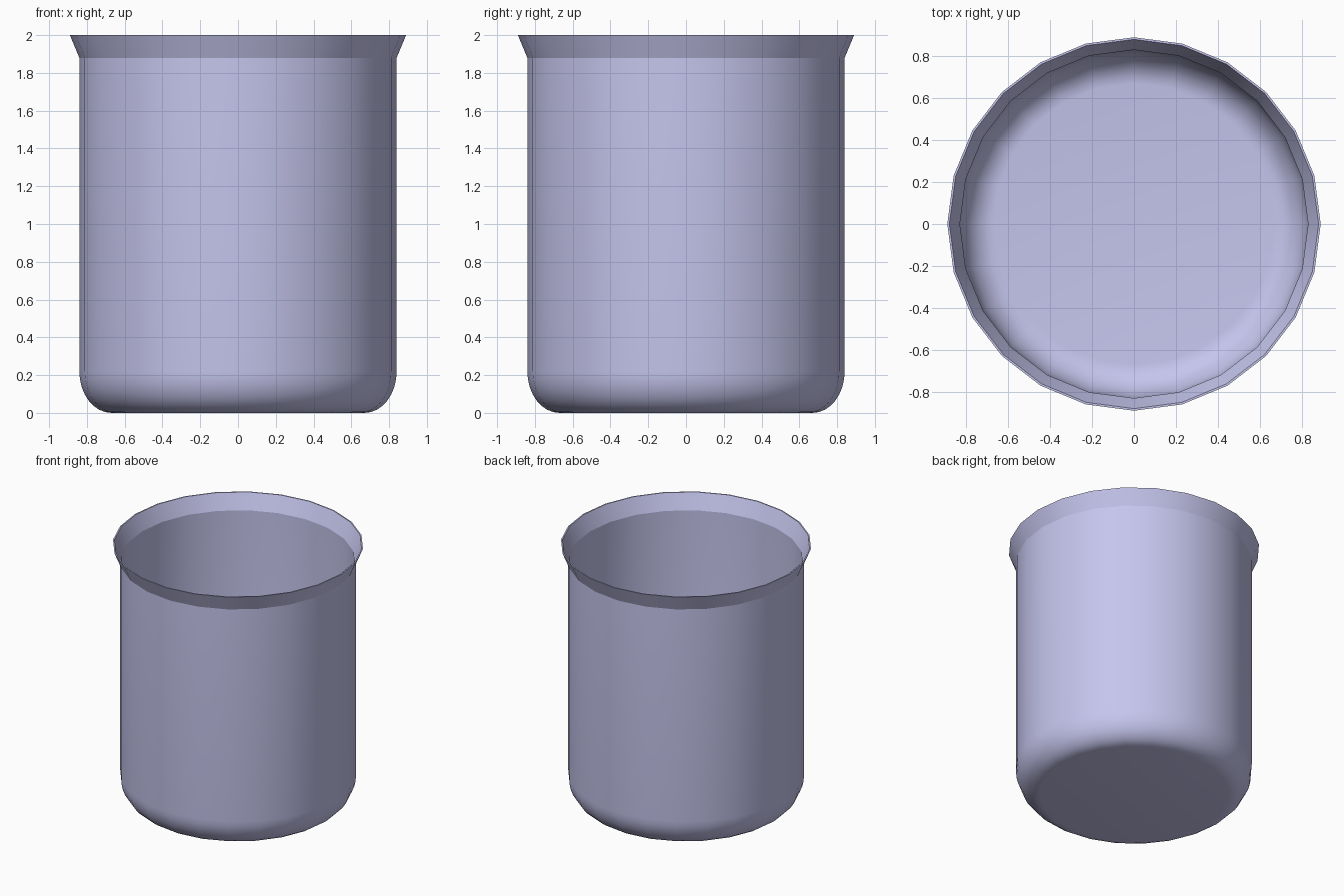
import bpy, bmesh, math

if "Cube" in bpy.data.objects:
    bpy.data.objects.remove(bpy.data.objects["Cube"])

SIDES = 24
WALL = 0.01


def beaker_profile(inset):
    """Radius/height points from the floor edge up to the flared rim."""
    pts = []
    base_r, wall_r, corner_h = 0.67, 0.84 - inset, 0.22
    for i in range(9):
        a = math.pi / 2 * i / 8
        pts.append((base_r + (wall_r - base_r) * math.sin(a),
                    inset + (corner_h - inset) * (1 - math.cos(a))))
    pts += [(wall_r, 1.88), (0.89 - inset, 2.0)]
    return pts


def add_ring(bm, r, z):
    return [bm.verts.new((r * math.cos(2 * math.pi * k / SIDES),
                          r * math.sin(2 * math.pi * k / SIDES), z))
            for k in range(SIDES)]


# Beaker: outer skin up, over the lip, and inner skin back down
bm = bmesh.new()
profile = beaker_profile(0) + beaker_profile(WALL)[::-1]
rings = [add_ring(bm, r, z) for r, z in profile]
for lower, upper in zip(rings, rings[1:]):
    for k in range(SIDES):
        n = (k + 1) % SIDES
        bm.faces.new((lower[k], lower[n], upper[n], upper[k]))

# Outer base and inner floor
bm.faces.new(rings[0][::-1])
bm.faces.new(rings[-1])
bmesh.ops.recalc_face_normals(bm, faces=bm.faces)

mesh = bpy.data.meshes.new("beaker")
bm.to_mesh(mesh)
bm.free()
beaker = bpy.data.objects.new("beaker", mesh)
bpy.context.collection.objects.link(beaker)

# Smooth walls with a crisp rim
bpy.context.view_layer.objects.active = beaker
beaker.select_set(True)
bpy.ops.object.shade_smooth_by_angle(angle=math.radians(20))

# Pale lilac glass
glass = bpy.data.materials.new("lilac_glass")
glass.diffuse_color = (0.56, 0.56, 0.85, 1)
glass.use_nodes = True
glass.node_tree.nodes["Principled BSDF"].inputs["Base Color"].default_value = glass.diffuse_color
mesh.materials.append(glass)
